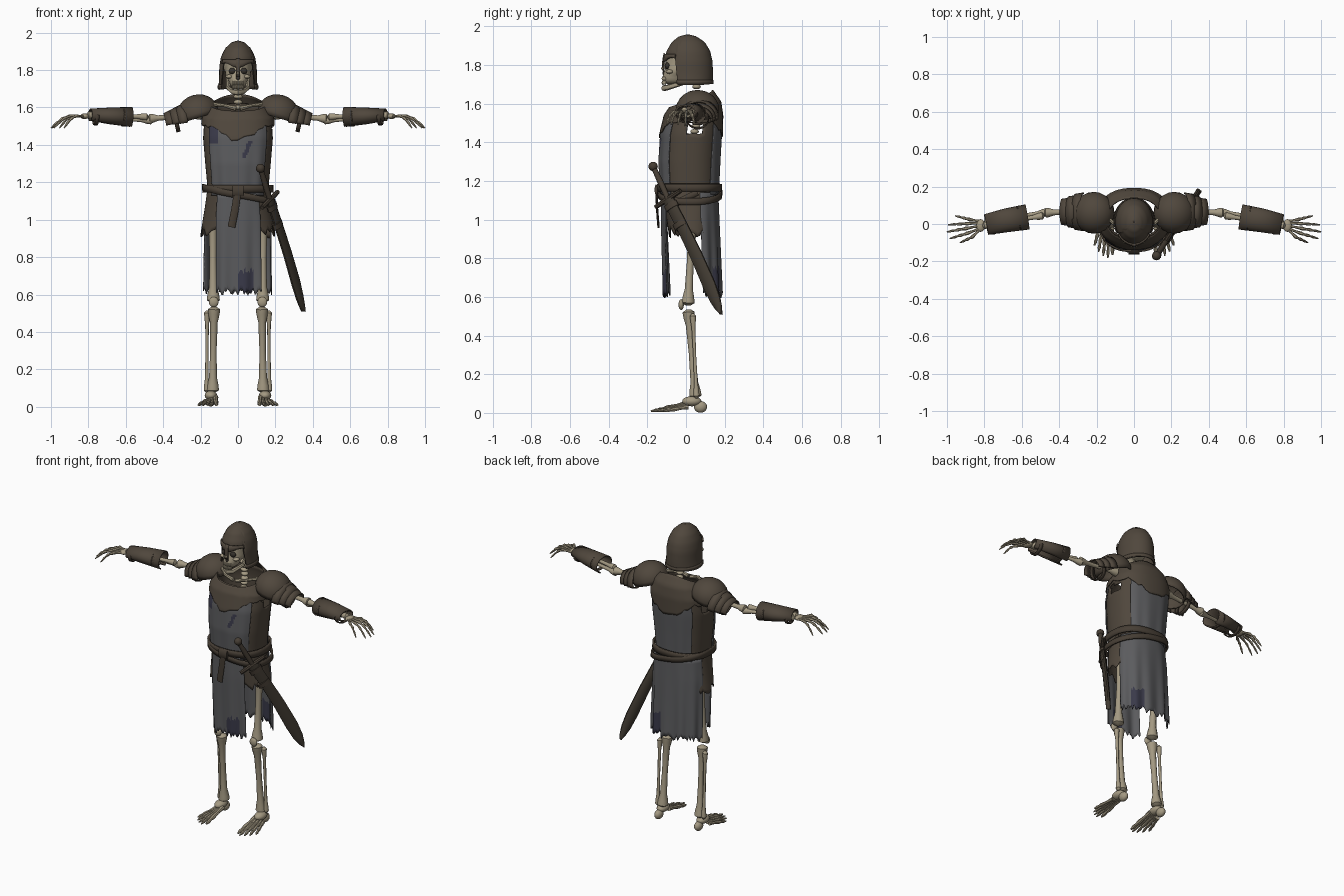
import bpy, bmesh, math, random
from mathutils import Vector, Matrix

random.seed(4)
if "Cube" in bpy.data.objects:
    bpy.data.objects.remove(bpy.data.objects["Cube"])
made = []


def material(name, *rgb):
    m = bpy.data.materials.new(name)
    m.use_nodes = True
    m.diffuse_color = (*rgb, 1)
    node = m.node_tree.nodes["Principled BSDF"]
    node.inputs["Base Color"].default_value = (*rgb, 1)
    node.inputs["Roughness"].default_value = 0.9
    return m


leather = material("brown leather", .08, .063, .046)
strap = material("dark strap", .062, .048, .035)
cloth = material("grey cloth", .105, .106, .112)
lining = material("torn blue cloth", .042, .042, .068)
bone = material("old bone", .37, .32, .225)
sheath = material("dark scabbard", .055, .045, .033)
hollow = material("dark hollow", .035, .03, .024)


def finish(name, bm, mats, thick=0):
    bmesh.ops.remove_doubles(bm, verts=bm.verts, dist=.00005)
    bmesh.ops.recalc_face_normals(bm, faces=bm.faces)
    me = bpy.data.meshes.new(name)
    bm.to_mesh(me)
    bm.free()
    for m in mats:
        me.materials.append(m)
    ob = bpy.data.objects.new(name, me)
    bpy.context.collection.objects.link(ob)
    if thick:
        mod = ob.modifiers.new("thickness", "SOLIDIFY")
        mod.thickness, mod.offset = thick, 0
    made.append(ob)


def ball(name, c, r, mat, tilt=0, dome=False):
    bm = bmesh.new()
    mx = Matrix.Translation(c) @ Matrix.Rotation(tilt, 4, 'Y') @ Matrix.Diagonal((*r, 1))
    bmesh.ops.create_uvsphere(bm, u_segments=20, v_segments=12, radius=1)
    if dome:
        bmesh.ops.delete(bm, geom=[v for v in bm.verts if v.co.z < -.3], context='VERTS')
    bmesh.ops.transform(bm, matrix=mx, verts=bm.verts)
    finish(name, bm, [mat], .008 if dome else 0)


def sweep(name, pts, radii, mat, n=8, arc=None, thick=.006):
    """Round bar along a path, or an open shell when arc (degrees) is given."""
    pts = [Vector(p) for p in pts]
    whole = (pts[-1] - pts[0]).normalized()
    ref = Vector((0, 1, 0)) if abs(whole.z) > .9 else Vector((0, 0, 1))
    a0, a1 = [math.radians(a) for a in (arc or (0, 360))]
    bm, rings = bmesh.new(), []
    for i, p in enumerate(pts):
        t = (pts[min(i + 1, len(pts) - 1)] - pts[max(i - 1, 0)]).normalized()
        u = ref.cross(t).normalized()
        v = t.cross(u)
        ru, rv = radii[i] if isinstance(radii[i], tuple) else (radii[i], radii[i])
        angles = [a0 + (a1 - a0) * k / n for k in range(n + 1)]
        rings.append([bm.verts.new(p + u * ru * math.cos(a) + v * rv * math.sin(a)) for a in angles])
    for r, q in zip(rings, rings[1:]):
        for k in range(n):
            bm.faces.new((r[k], r[k + 1], q[k + 1], q[k]))
    if not arc:
        bm.faces.new(rings[0][:-1])
        bm.faces.new(rings[-1][:-1])
    finish(name, bm, [mat], thick if arc else 0)


def bone_bar(name, a, b, r, knob=1.8):
    a, b = Vector(a), Vector(b)
    shape = [(0, .6), (.03, knob), (.09, knob * .9), (.18, 1.1), (.5, .9),
             (.82, 1.1), (.91, knob * .9), (.97, knob), (1, .6)]
    sweep(name, [a.lerp(b, t) for t, _ in shape], [r * k for _, k in shape], bone, 10)


def section(profile, z):
    for p, q in zip(profile, profile[1:]):
        if z >= q[0]:
            f = min(1, (p[0] - z) / (p[0] - q[0]))
            return [p[i] + (q[i] - p[i]) * f for i in (1, 2, 3)]
    return profile[-1][1:]


def drape(name, profile, half, top, bottom, off=0, mats=(leather,), centre=0, n=40, m=16,
          rag=0, wave=0, power=.85, ease=1, thick=.006, paint=None, hole=None):
    """Sheet wrapped round an upright profile; angle 0 is the front."""
    bm, cols = bmesh.new(), []
    squash = lambda v: math.copysign(abs(v) ** power, v)
    for k in range(n + 1):
        a = math.radians(centre - half + 2 * half * k / n)
        zt, zb = top(a), bottom(a) + rag * random.uniform(-1, 1) * (k % n != 0)
        col = []
        for j in range(m + 1):
            f = (j / m) ** ease
            z = zt + (zb - zt) * f
            rx, yf, yb = section(profile, z)
            o = off + wave * f * math.sin(a * 13)
            x = (rx + o) * squash(math.sin(a))
            y = (yf + yb) / 2 - ((yb - yf) / 2 + o) * squash(math.cos(a))
            col.append(bm.verts.new((x, y, z)))
        cols.append(col)
    for c, d in zip(cols, cols[1:]):
        for j in range(m):
            mid = (c[j].co + d[j + 1].co) / 2
            if hole and hole(mid):
                continue
            f = bm.faces.new((c[j], c[j + 1], d[j + 1], d[j]))
            f.material_index = int(bool(paint and paint(mid)))
    finish(name, bm, mats, thick)


level = lambda z: (lambda a: z)

# Tunic, collar and grey tabard
body = [(1.66, .085, -.01, .13), (1.61, .14, -.05, .165), (1.54, .178, -.098, .176),
        (1.44, .184, -.122, .174), (1.30, .172, -.13, .165), (1.17, .16, -.122, .158),
        (1.08, .172, -.11, .155), (.92, .198, -.085, .14)]
skirt = [(1.15, .165, -.122, .16), (1.0, .18, -.12, .165), (.6, .185, -.105, .178)]
drape("tunic", body, 180, lambda a: 1.60 - .02 * math.cos(a), level(.93), n=56, m=30, rag=.03,
      hole=lambda c: abs(c.x) > .1 and 1.44 < c.z < 1.5 and 0 < c.y < .08)
drape("collar", body, 180, lambda a: 1.625 - .045 * math.cos(a),
      lambda a: 1.51 - .08 * abs(math.cos(a)) ** 5, off=.014, n=48, rag=.012)
drape("tabard_front", body, 50, level(1.56), level(1.13), .009, (cloth, lining), m=28, wave=.003,
      paint=lambda c: (c.z > 1.41 and c.x < -.105) or
      (abs(c.x - .05 - (c.z - 1.38) * .4) < .012 and abs(c.z - 1.38) < .045))
drape("tabard_back", body, 46, level(1.56), level(1.13), .009, (cloth,), centre=180, wave=.003)
drape("front_cloth", skirt, 36, level(1.14), level(.615), .006, (cloth, lining), rag=.02,
      n=32, m=20, wave=.007, paint=lambda c: c.z < .73 and .0 < c.x < .08)
drape("back_cloth", skirt, 72, level(1.14), level(.62), .004, (cloth, lining), centre=180, rag=.025,
      n=44, m=20, wave=.007, paint=lambda c: c.z < .75 and .06 < c.x < .14)

# Belts and hanging strap end
drape("belt", body, 180, level(1.185), level(1.145), .022, (strap,), m=2, n=48, thick=.012)
drape("sword_belt", body, 180, lambda a: 1.15 - .04 * math.sin(a), lambda a: 1.115 - .04 * math.sin(a),
      .026, (strap,), m=2, n=48, thick=.01)
sweep("buckle", [(-.03, -.155, 1.155), (.03, -.155, 1.155)], [(.008, .028)] * 2, strap)
sweep("belt_tail", [(0, -.152, 1.16), (-.015, -.15, 1.06), (-.035, -.142, .96)],
      [(.02, .006)] * 3, strap)

# Helmet
dome = [(1.955, .002, .008, .012), (1.945, .034, -.035, .052), (1.915, .066, -.072, .096),
        (1.87, .088, -.098, .122), (1.82, .097, -.108, .134), (1.75, .098, -.106, .137),
        (1.69, .104, -.1, .135)]
drape("helmet", dome, 180, level(1.955), lambda a: 1.835 if abs(a) < .95 else 1.705 - .01 * abs(math.sin(a)),
      n=60, m=18, power=1, ease=1.5)
drape("helmet_brow", dome, 56, level(1.855), lambda a: 1.825 - .012 * math.cos(a * 4), .006,
      n=24, m=2, power=1, thick=.01)
drape("nose_guard", dome, 6, level(1.86), level(1.765), .012, n=4, m=4, power=1, thick=.008)
drape("helmet_rim", dome, 122, level(1.722), level(1.70), .004, centre=180, n=40, m=1, power=1)

# Skull
face = [(1.86, .07, -.09, .09), (1.80, .066, -.103, .09), (1.77, .064, -.108, .06),
        (1.74, .045, -.118, .0), (1.715, .037, -.116, -.01), (1.70, .005, -.09, -.03)]
drape("skull_face", face, 180, level(1.86), level(1.70), 0, (bone,), n=28, m=14, power=.95)
ball("cranium", (0, .01, 1.83), (.08, .095, .09), bone)
ball("nose_hollow", (0, -.112, 1.757), (.011, .009, .015), hollow)
sweep("nose_bridge", [(0, -.1, 1.81), (0, -.124, 1.775)], [.01, .008], bone)
sweep("jaw", [(-.056, .0, 1.76), (-.052, -.02, 1.705), (-.025, -.095, 1.683), (0, -.112, 1.68),
              (.025, -.095, 1.683), (.052, -.02, 1.705), (.056, .0, 1.76)],
      [.009, .012, .014, .016, .014, .012, .009], bone)
for i in range(8):
    a = (i - 3.5) * .24
    for row, z in (("upper", 1.73), ("lower", 1.708)):
        ball(row + "_tooth", (.036 * math.sin(a), -.085 - .035 * math.cos(a), z),
             (.005, .006, .011), bone)

# Spine and pelvis
for i in range(24):
    z = 1.02 + i * .029
    ball("vertebra", (0, .05 + .02 * math.sin(i * .4), z), (.024, .022, .013), bone)
ball("pelvis", (0, .04, 1.04), (.11, .06, .07), bone)

for s in (1, -1):
    side = "left" if s > 0 else "right"
    P = lambda x, y, z: Vector((x * s, y, z))

    # Face details
    ball(side + "_eye_socket", P(.03, -.096, 1.795), (.02, .014, .017), hollow)
    ball(side + "_cheekbone", P(.046, -.085, 1.765), (.02, .02, .011), bone)
    sweep(side + "_collarbone", [P(.01, -.035, 1.595), P(.07, -.03, 1.61), P(.15, .04, 1.62)],
          [.014, .009, .012], bone)

    # Shoulder armour
    ball(side + "_shoulder_plate", P(.215, .06, 1.57), (.108, .108, .095), leather, s * .3, True)
    for i, x in enumerate((.27, .305, .34)):
        r = .1 - i * .014
        sweep(side + "_shoulder_lame", [P(x, .065, 1.535 - i * .006), P(x + .045, .065, 1.525 - i * .006)],
              [(r, r * .9), (r * .92, r * .75)], leather, 16, (-10, 190), .008)
    sweep(side + "_shoulder_strap", [P(.32, .06, 1.53), P(.342, .06, 1.525)], [.058] * 2, strap, 18, (0, 360))

    # Arm bones and bracer
    bone_bar(side + "_upper_arm", P(.19, .07, 1.56), P(.48, .06, 1.54), .014, 1.9)
    bone_bar(side + "_radius", P(.48, .045, 1.55), P(.81, -.01, 1.56), .011)
    bone_bar(side + "_ulna", P(.455, .065, 1.53), P(.8, .012, 1.55), .011, 2)
    sweep(side + "_bracer", [P(.57, .038, 1.547), P(.68, .02, 1.553), P(.79, -.003, 1.56)],
          [(.064, .052), (.06, .043), (.052, .03)], leather, 20, (-65, 245), .008)
    for x, y, r in ((.6, .033, .064), (.75, .004, .056)):
        sweep(side + "_bracer_strap", [P(x, y, 1.549), P(x + .02, y - .003, 1.55)],
              [(r, r * .75)] * 2, strap, 20, (0, 360))

    # Hand bones
    ball(side + "_wrist", P(.82, -.008, 1.553), (.024, .034, .015), bone)
    for name, base, knuckle, tip in (("thumb", -.03, (.865, -.07), (.93, -.1)),
                                     ("index", -.025, (.892, -.05), (.985, -.078)),
                                     ("middle", -.01, (.9, -.024), (1.0, -.042)),
                                     ("ring", .005, (.893, .002), (.993, -.004)),
                                     ("little", .015, (.88, .024), (.955, .044))):
        k, t = P(*knuckle, 1.555), P(*tip, 1.49)
        m1, m2 = k.lerp(t, .4) + Vector((0, 0, .012)), k.lerp(t, .72) + Vector((0, 0, .008))
        b = P(.825, base, 1.553)
        sweep(side + "_" + name + "_finger", [b, b.lerp(k, .5), k, k.lerp(m1, .5), m1, m1.lerp(m2, .5), m2, t],
              [.009, .006, .01, .006, .009, .005, .007, .003], bone, 6)

    # Leg bones
    bone_bar(side + "_thigh_bone", P(.135, .035, 1.03), P(.132, .01, .555), .02, 1.75)
    ball(side + "_hip_joint", P(.11, .035, 1.02), (.035, .03, .03), bone)
    ball(side + "_kneecap", P(.13, -.025, .56), (.026, .014, .028), bone)
    bone_bar(side + "_shin_bone", P(.128, .012, .535), P(.135, .05, .075), .019, 1.75)
    bone_bar(side + "_calf_bone", P(.165, .035, .515), P(.167, .055, .075), .009)

    # Foot bones
    ball(side + "_ankle", P(.145, .03, .06), (.033, .05, .026), bone)
    ball(side + "_heel", P(.145, .075, .031), (.024, .034, .03), bone)
    for i, (x, y) in enumerate(((.115, -.165), (.14, -.182), (.165, -.17), (.19, -.148), (.212, -.115))):
        b, t = P(.12 + i * .014, .01, .05 - i * .005), P(x, y, .009)
        r = 1.3 if i == 0 else 1
        sweep(side + "_toe", [b] + [b.lerp(t, f) for f in (.3, .6, .72, .85, 1)],
              [k * r for k in (.012, .008, .011, .007, .009, .004)], bone, 7)

# Sheathed sword on the left hip
pommel, tip = Vector((.12, -.17, 1.275)), Vector((.35, .182, .51))
along = (tip - pommel).normalized()
across = along.cross(Vector((0, 0, 1)).cross(along).normalized())
hilt = pommel.lerp(tip, .22)
ball("pommel", pommel, (.024, .024, .024), strap)
sweep("grip", [pommel, pommel.lerp(hilt, .5), hilt], [.013, .016, .014], strap, 10)
sweep("crossguard", [hilt - across * .088, hilt, hilt + across * .088], [.012, .015, .012], strap)
sweep("scabbard", [hilt.lerp(tip, f) + across * .012 * math.sin(f * math.pi) for f in (0, .25, .5, .75, .88, .95, 1)],
      [(.015, w) for w in (.034, .035, .037, .039, .032, .02, .003)], sheath, 10)
for f in (.04, .2):
    c = hilt.lerp(tip, f)
    sweep("scabbard_band", [c, c + along * .03], [(.021, .041)] * 2, strap, 12)
sweep("scabbard_hanger", [hilt.lerp(tip, .06), Vector((.17, .0, 1.11)), Vector((.17, .06, 1.14))],
      [(.007, .015)] * 3, strap)

# Smooth shading with sharp edges kept
bpy.ops.object.select_all(action='DESELECT')
for ob in made:
    ob.select_set(True)
bpy.context.view_layer.objects.active = made[0]
bpy.ops.object.shade_smooth_by_angle(angle=math.radians(40))
